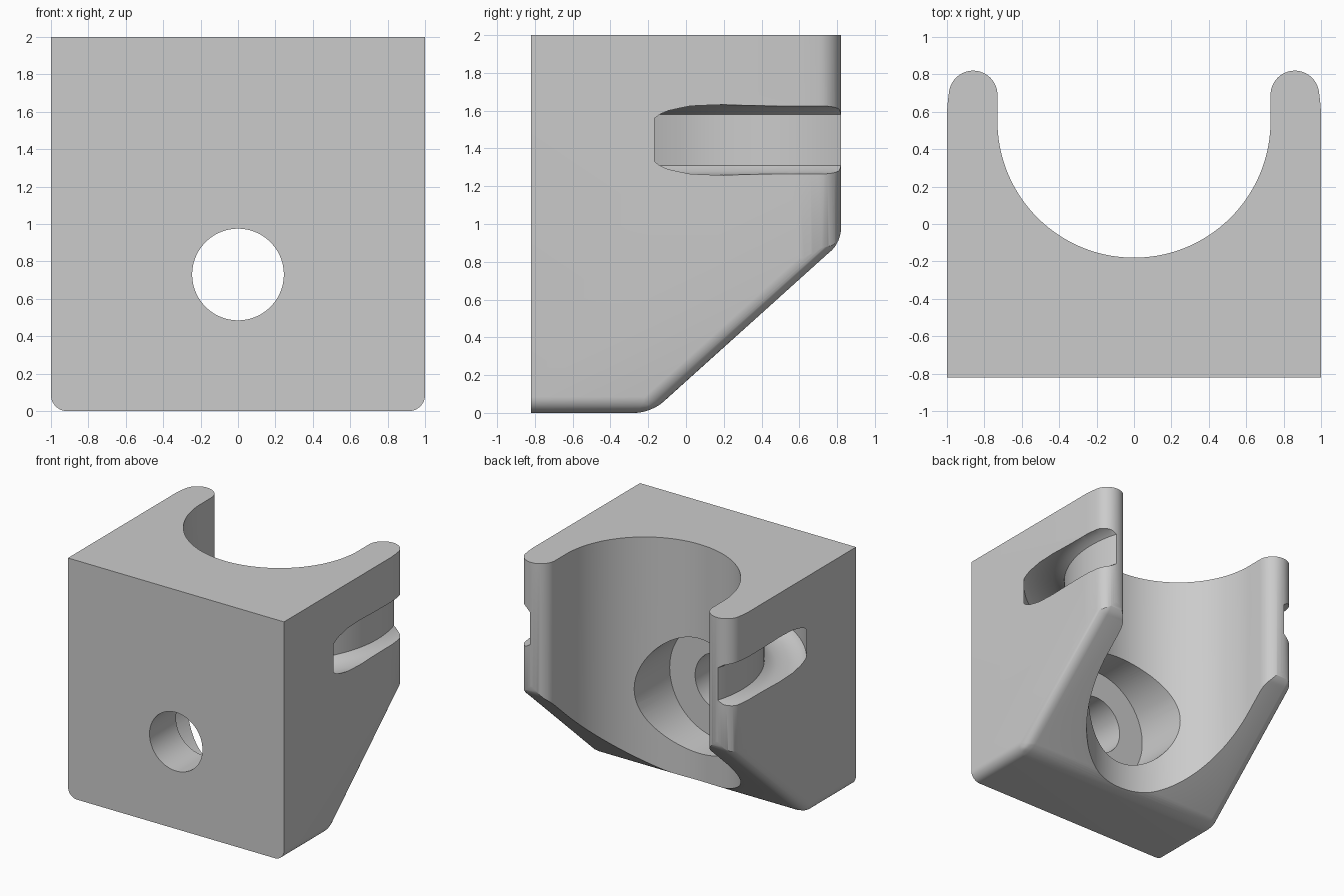
import bpy, bmesh
from math import sin, cos, pi, radians
from mathutils import Vector, Matrix

default = bpy.data.objects.get("Cube")
if default:
    bpy.data.objects.remove(default, do_unlink=True)

BORE_R, BORE_Y = 0.73, 0.55     # cradle bore
SCREW_Z = 0.73                  # screw hole height
FRONT, BACK = -0.82, 0.82

grey = bpy.data.materials.new("light grey")
grey.use_nodes = True
grey.diffuse_color = (0.6, 0.6, 0.6, 1)
grey.node_tree.nodes["Principled BSDF"].inputs["Base Color"].default_value = (0.6, 0.6, 0.6, 1)


def finish(name, bm):
    bmesh.ops.recalc_face_normals(bm, faces=bm.faces)
    mesh = bpy.data.meshes.new(name)
    bm.to_mesh(mesh)
    bm.free()
    mesh.materials.append(grey)
    obj = bpy.data.objects.new(name, mesh)
    bpy.context.collection.objects.link(obj)
    return obj


def prism(points, depth):
    """Extrude a closed outline of 3D points along a vector."""
    bm = bmesh.new()
    face = bm.faces.new([bm.verts.new(p) for p in points])
    new = bmesh.ops.extrude_face_region(bm, geom=[face])["geom"]
    bmesh.ops.translate(bm, vec=depth, verts=[v for v in new if isinstance(v, bmesh.types.BMVert)])
    return bm


def arc(cx, cy, r, start, end, steps):
    angles = [radians(start + (end - start) * i / steps) for i in range(steps + 1)]
    return [(cx + r * cos(a), cy + r * sin(a)) for a in angles]


def cylinder_y(name, r, y0, y1):
    outline = [(x, y0, z) for x, z in arc(0, SCREW_Z, r, 0, 360, 96)[:-1]]
    return finish(name, prism(outline, Vector((0, y1 - y0, 0))))


def combine(target, tool, operation):
    mod = target.modifiers.new(operation, "BOOLEAN")
    mod.operation, mod.object, mod.solver = operation, tool, "EXACT"
    bpy.context.view_layer.objects.active = target
    bpy.ops.object.modifier_apply(modifier=mod.name)
    bpy.data.objects.remove(tool, do_unlink=True)


# Block with sloping underside and rounded lower side edges
side = [(FRONT, 0), (-0.185, 0), (BACK, 0.905), (BACK, 2), (FRONT, 2)]
bm = prism([(-1, y, z) for y, z in side], Vector((2, 0, 0)))


def rounded(edge):
    a, b = (v.co for v in edge.verts)
    on_front = a.y < FRONT + 0.01 and b.y < FRONT + 0.01
    on_top = a.z > 1.99 and b.z > 1.99
    return not (on_front or on_top)


bmesh.ops.bevel(bm, geom=[e for e in bm.edges if rounded(e)], offset=0.085,
                segments=8, profile=0.5, affect="EDGES")
bracket = finish("bracket", bm)

# Plan outline: cradle with two round-ended arms
half = [(1, FRONT), (1, 0.6), (0.995, 0.66)]
half += arc(0.86, 0.69, 0.13, 5, 180, 24)
half += arc(0, BORE_Y, BORE_R, 0, -90, 48)
plan = half + [(-x, y) for x, y in reversed(half[:-1])]
# Oversize the flat faces so only the cradle and arm ends shape the block
plan = [(x * 1.1 if abs(x) == 1 and y < 0 else x, y - 0.1 if y == FRONT else y) for x, y in plan]
plan_tool = finish("plan_tool", prism([(x, y, -0.1) for x, y in plan], Vector((0, 0, 2.2))))
combine(bracket, plan_tool, "INTERSECT")

# Screw hole and wide counterbore
combine(bracket, cylinder_y("hole_tool", 0.245, -1, 0), "DIFFERENCE")
combine(bracket, cylinder_y("counterbore_tool", 0.48, -0.47, 0.6), "DIFFERENCE")

# Strap channel running around the cradle
upper = [(0.91, 0.135), (0.95, 0.165), (1.0, 0.18), (1.06, 0.187),
         (1.13, 0.18), (1.19, 0.155), (1.215, 0.135), (1.23, 0.115)]
section = upper + [(r, -h) for r, h in reversed(upper)]
bm = bmesh.new()
rings = []
STEPS = 128
for i in range(STEPS):
    turn = Matrix.Rotation(2 * pi * i / STEPS, 3, "Z")
    rings.append([bm.verts.new(turn @ Vector((r, 0, h)) + Vector((0, BORE_Y, 1.445)))
                  for r, h in section])
for i in range(STEPS):
    a, b = rings[i], rings[(i + 1) % STEPS]
    for j in range(len(section)):
        k = (j + 1) % len(section)
        bm.faces.new((a[j], a[k], b[k], b[j]))
combine(bracket, finish("channel_tool", bm), "DIFFERENCE")

# Smooth curved faces, keep hard edges
bpy.ops.object.select_all(action="DESELECT")
bracket.select_set(True)
bpy.context.view_layer.objects.active = bracket
bpy.ops.object.shade_smooth_by_angle(angle=radians(30))
